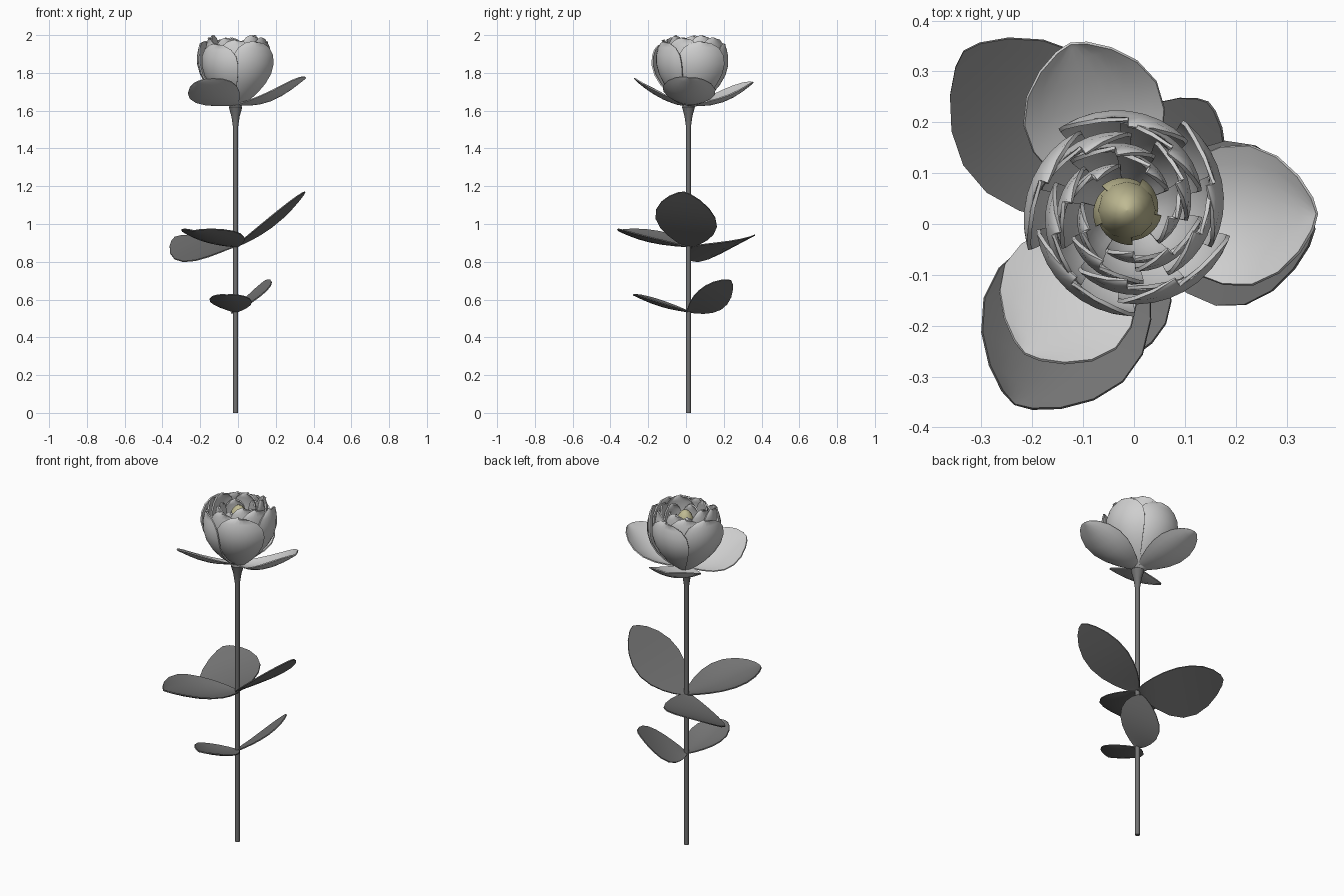
import bpy, bmesh
from math import sin, cos, pi, sqrt, radians
from mathutils import Vector

cube = bpy.data.objects.get("Cube")
if cube:
    bpy.data.objects.remove(cube, do_unlink=True)


def material(name, rgb):
    m = bpy.data.materials.new(name)
    m.use_nodes = True
    m.diffuse_color = (*rgb, 1)
    m.node_tree.nodes["Principled BSDF"].inputs["Base Color"].default_value = (*rgb, 1)
    return m


PETAL = material("pale grey petal", (0.62, 0.62, 0.62))
LEAF = material("dark grey leaf", (0.17, 0.17, 0.17))
BUD = material("soft yellow", (0.52, 0.49, 0.29))

AXIS = Vector((-0.013, 0.013, 0))
BLOOM = Vector((-0.014, 0.027, 0))


def finish(name, bm, mat, thickness=0):
    """Turn a bmesh into a smooth shaded object, optionally thickened."""
    bmesh.ops.remove_doubles(bm, verts=bm.verts[:], dist=0.0001)
    bmesh.ops.recalc_face_normals(bm, faces=bm.faces[:])
    mesh = bpy.data.meshes.new(name)
    bm.to_mesh(mesh)
    bm.free()
    mesh.materials.append(mat)
    obj = bpy.data.objects.new(name, mesh)
    bpy.context.collection.objects.link(obj)
    bpy.ops.object.select_all(action="DESELECT")
    obj.select_set(True)
    bpy.context.view_layer.objects.active = obj
    if thickness:
        mod = obj.modifiers.new("thickness", "SOLIDIFY")
        mod.thickness = thickness
        mod.offset = 0
        bpy.ops.object.modifier_apply(modifier=mod.name)
    bpy.ops.object.shade_smooth_by_angle(angle=radians(50))
    return obj


def sheet(name, point, mat, thickness, across=8, along=10):
    """Grid surface from point(u, v), u in -1..1 across and v in 0..1 along."""
    bm = bmesh.new()
    rows = []
    for j in range(along + 1):
        v = (1 - cos(pi * j / along)) / 2
        rows.append([bm.verts.new(point(2 * i / across - 1, v)) for i in range(across + 1)])
    for a, b in zip(rows, rows[1:]):
        for i in range(across):
            bm.faces.new((a[i], a[i + 1], b[i + 1], b[i]))
    return finish(name, bm, mat, thickness)


def blade(name, root, tip, half_width, mat, roll=0, cup=0, sag=0, fullness=1.2):
    """Leaf or open petal; roll lifts its right side, cup lifts both sides."""
    root, tip = Vector(root), Vector(tip)
    out = tip - root
    side = Vector((out.y, -out.x, 0)).normalized()

    def point(u, v):
        w = sin(pi * min(v ** fullness, 1)) if v < 1 else 0
        w = max(w, 0) ** 0.65
        base = 0.08 * (1 - v)
        p = root + out * v + side * (u * half_width * (w + base))
        p.z += w * (roll * u + cup * u * u) + sag * sin(pi * v)
        return p

    return sheet(name, point, mat, 0.006)


def cup_petal(name, angle, half_angle, radius, low, high, spiral, mat, closed=False):
    """Upright petal wrapped round the bloom; one edge tucks under the next."""
    def point(u, v):
        a = angle + u * half_angle * (0.8 + 0.2 * v) * sqrt(max(1 - v ** 6, 0))
        bulge = sin(pi * (0.1 + 0.9 * v)) if closed else sin(pi * (0.04 + 0.61 * v ** 0.88))
        r = radius * bulge + spiral * u * sin(pi * (0.05 + 0.75 * v))
        return BLOOM + Vector((r * cos(a), r * sin(a), low + (high - low) * v))

    return sheet(name, point, mat, 0.004 if closed else 0.008)


def lathe(name, profile, centre, mat, sides):
    bm = bmesh.new()
    rings = []
    for r, z in profile:
        rings.append([bm.verts.new(centre + Vector((r * cos(2 * pi * i / sides),
                      r * sin(2 * pi * i / sides), z))) for i in range(sides)])
    for a, b in zip(rings, rings[1:]):
        for i in range(sides):
            k = (i + 1) % sides
            bm.faces.new((a[i], a[k], b[k], b[i]))
    bm.faces.new(rings[0][::-1])
    bm.faces.new(rings[-1])
    return finish(name, bm, mat)


# Stem flaring into the base of the bloom
lathe("stem", [(0.013, 0), (0.013, 1.51), (0.022, 1.57), (0.036, 1.62), (0.012, 1.645)],
      AXIS, LEAF, 10)

# Leaves: three large ones above, two small ones below
upper, lower = AXIS + Vector((0, 0, 0.88)), AXIS + Vector((0, 0, 0.535))
blade("upper_leaf_back", upper, (-0.335, 0.34, 0.93), 0.158, LEAF, roll=0.06, sag=-0.045)
blade("upper_leaf_front", upper, (-0.235, -0.355, 0.965), 0.16, LEAF, cup=0.045, sag=-0.02)
blade("upper_leaf_side", upper, (0.355, -0.01, 1.17), 0.158, LEAF, roll=0.022, sag=-0.018)
blade("lower_leaf_back", lower, (0.145, 0.24, 0.7), 0.1, LEAF, roll=0.05, sag=-0.02)
blade("lower_leaf_front", lower, (-0.06, -0.28, 0.625), 0.108, LEAF, cup=0.025, sag=-0.015)

# Three open outer petals: tip, roll, cup, sag
heart = AXIS + Vector((0, 0, 1.63))
open_petals = [((0.36, 0.02, 1.775), 0.01, 0.045, -0.05),
               ((-0.125, 0.355, 1.75), 0, 0.04, -0.045),
               ((-0.215, -0.255, 1.755), -0.045, 0.025, -0.03)]
for i, (tip, roll, cup, sag) in enumerate(open_petals):
    blade(f"open_petal_{i + 1}", heart, tip, 0.135, PETAL, roll, cup, sag, fullness=1.35)

# Nested rows of upright petals: count, radius, top, half angle, turn
cup_rows = [(5, 0.193, 1.965, 0.8, 0.3), (5, 0.163, 1.985, 0.78, 0.95),
            (5, 0.132, 1.997, 0.75, 0.5), (5, 0.102, 1.97, 0.72, 1.1)]
for row, (count, radius, top, half, turn) in enumerate(cup_rows):
    for i in range(count):
        rim = top - 0.012 * (i % 2)
        cup_petal(f"cup_petal_{row + 1}_{i + 1}", turn + 2 * pi * i / count, half,
                  radius, 1.625, rim, 0.014, PETAL)

# Closed bud in the middle: a core wrapped in small petals
core = [(0.058 * sin(pi * t / 10) + 0.001, 1.825 - 0.14 * cos(pi * t / 10)) for t in range(11)]
lathe("bud_core", core, BLOOM, BUD, 12)
for i in range(5):
    cup_petal(f"bud_petal_{i + 1}", 0.4 + 2 * pi * i / 5, 0.8, 0.063, 1.67, 1.96, 0.005,
              BUD, closed=True)
